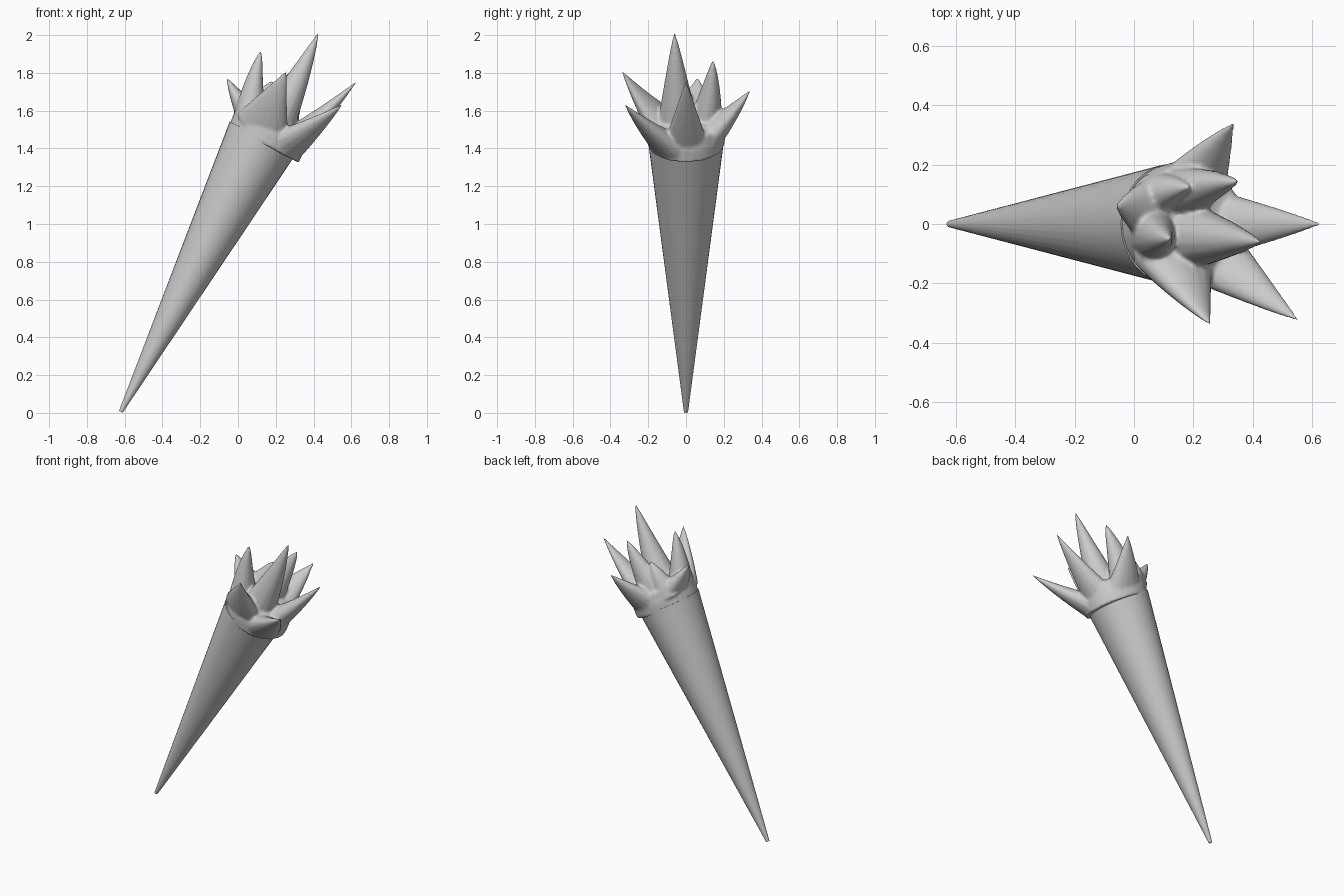
import bpy, bmesh, math
from mathutils import Vector

if "Cube" in bpy.data.objects:
    bpy.data.objects.remove(bpy.data.objects["Cube"])

# Tilted frame: s runs along the handle, u and v across it
C = Vector((0.12, 0, 1.435))
A = Vector((0.46, 0, 0.888)).normalized()
U = Vector((A.z, 0, -A.x))
V = Vector((0, 1, 0))


def P(u, v, s):
    return C + U * u + V * v + A * s


def loft(bm, rings):
    # Skin closed rings of points and cap both ends
    rows = [[bm.verts.new(p) for p in r] for r in rings]
    n = len(rows[0])
    for a, b in zip(rows, rows[1:]):
        for i in range(n):
            j = (i + 1) % n
            bm.faces.new((a[i], a[j], b[j], b[i]))
    bm.faces.new(rows[0][::-1])
    bm.faces.new(rows[-1])


def finish(bm, name):
    bmesh.ops.recalc_face_normals(bm, faces=bm.faces)
    me = bpy.data.meshes.new(name)
    bm.to_mesh(me)
    bm.free()
    ob = bpy.data.objects.new(name, me)
    bpy.context.collection.objects.link(ob)
    bpy.ops.object.select_all(action='DESELECT')
    ob.select_set(True)
    bpy.context.view_layer.objects.active = ob
    return ob


def disc(r, s, n=32, du=0, wide=1.0):
    return [P(du + r * math.cos(2 * math.pi * i / n),
              wide * r * math.sin(2 * math.pi * i / n), s) for i in range(n)]


# Handle: long tapered cone
bm = bmesh.new()
loft(bm, [disc(0.011, -1.61), disc(0.195, 0.02, wide=1.04)])
finish(bm, "handle")
bpy.ops.object.shade_smooth_by_angle(angle=math.radians(40))

# Flame: bowl plus bent tapering tongues, fused into one surface
bm = bmesh.new()
loft(bm, [disc(0.209, -0.005, du=0.022, wide=0.97), disc(0.21, 0.06, du=0.015),
          disc(0.205, 0.13, du=0.005), disc(0.15, 0.155)])


def tongue(root, tip, wide, deep, full):
    a, c = Vector(root), Vector(tip)
    c += (c - a).normalized() * 0.024
    out = Vector((c.x, c.y, 0)).normalized() if math.hypot(c.x, c.y) > 0.1 else Vector((1, 0, 0))
    b = (a + c) / 2 + out * 0.02
    side = Vector((-out.y, out.x, 0))
    rings = []
    for k in range(13):
        t = k / 12
        p = a * (1 - t) ** 2 + b * 2 * t * (1 - t) + c * t * t
        d = ((b - a) * (1 - t) + (c - b) * t).normalized()
        nrm = d.cross(side).normalized()
        w = 0.008 + (1 - t) ** full
        rings.append([P(*(p + side * (wide * w * math.cos(q)) + nrm * (deep * w * math.sin(q))))
                      for q in [2 * math.pi * i / 14 for i in range(14)]])
    loft(bm, rings)


# (root, tip, width, depth, fullness) with points as u, v, s
tongues = [
    ((0.13, 0.00, 0.05), (0.30, 0.00, 0.51), 0.12, 0.08, 1.0),
    ((0.13, -0.10, 0.05), (0.29, -0.32, 0.37), 0.12, 0.075, 1.05),
    ((-0.03, -0.12, 0.08), (-0.05, -0.33, 0.384), 0.15, 0.08, 1.05),
    ((0.05, 0.12, 0.06), (0.065, 0.33, 0.33), 0.13, 0.08, 1.0),
    ((-0.02, 0.09, 0.05), (0.005, 0.14, 0.47), 0.12, 0.10, 0.8),
    ((-0.12, 0.05, 0.10), (-0.30, 0.06, 0.21), 0.12, 0.07, 1.0),
    ((-0.10, -0.03, 0.06), (-0.214, -0.05, 0.413), 0.10, 0.09, 0.8),
    ((0.02, -0.04, 0.05), (0.006, -0.06, 0.64), 0.12, 0.12, 0.9),
    ((-0.10, 0.09, 0.08), (-0.09, 0.12, 0.30), 0.09, 0.08, 0.8),
]
for t in tongues:
    tongue(*t)
flame = finish(bm, "flame")
m = flame.modifiers.new("fuse", 'REMESH')
m.mode = 'VOXEL'
m.voxel_size = 0.008
m.use_smooth_shade = True
m = flame.modifiers.new("soften", 'SMOOTH')
m.factor = 0.5
m.iterations = 8
